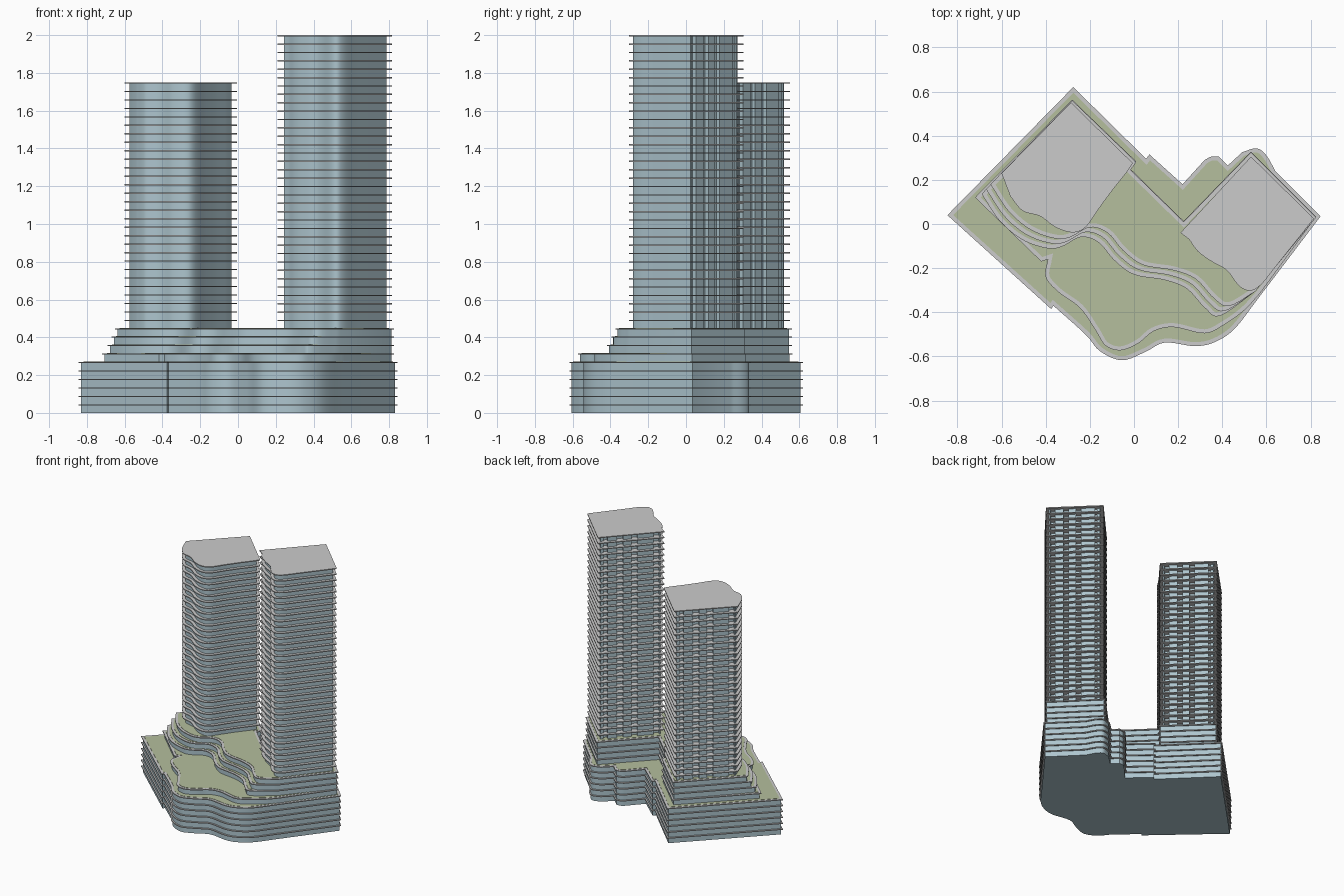
import bpy, bmesh, math
from mathutils import Vector

if "Cube" in bpy.data.objects:
    bpy.data.objects.remove(bpy.data.objects["Cube"])


def material(name, rgb):
    m = bpy.data.materials.new(name)
    m.diffuse_color = (*rgb, 1)
    m.use_nodes = True
    m.node_tree.nodes["Principled BSDF"].inputs["Base Color"].default_value = m.diffuse_color
    return m


GLASS = material("glass", (0.42, 0.56, 0.62))
GREEN = material("planting", (0.46, 0.52, 0.34))
FLOOR = 0.045
SLAB = 0.007


def curve(pts, n=5):
    """Smooth open curve through the points (Catmull-Rom)."""
    p = [Vector(q) for q in pts]
    p = [2 * p[0] - p[1]] + p + [2 * p[-1] - p[-2]]
    out = []
    for a, b, c, d in zip(p, p[1:], p[2:], p[3:]):
        for i in range(n):
            t = i / n
            out.append(0.5 * (2 * b + (c - a) * t + (2 * a - 5 * b + 4 * c - d) * t * t
                              + (3 * b - a - 3 * c + d) * t ** 3))
    return out + [p[-2]]


def offset(pts, d):
    """Move a clockwise outline inwards by d."""
    p = [Vector(q) for q in pts]
    out = []
    for i, q in enumerate(p):
        e1 = (q - p[i - 1]).normalized()
        e2 = (p[(i + 1) % len(p)] - q).normalized()
        n1, n2 = Vector((e1.y, -e1.x)), Vector((e2.y, -e2.x))
        out.append(q + (n1 + n2) * d / max(1 + n1.dot(n2), 0.5))
    return out


def notch(a, b, spans, depth):
    """Points from a to b with rectangular recesses at the given fractions."""
    a, b = Vector(a), Vector(b)
    e = b - a
    inward = Vector((e.y, -e.x)).normalized() * depth
    pts = [a]
    for s, t in spans:
        pts += [a + e * s, a + e * s + inward, a + e * t + inward, a + e * t]
    return pts


def prisms(name, pts, spans, mat=None):
    """One object holding an extruded outline for every (z0, z1)."""
    bm = bmesh.new()
    k = len(pts)
    for z0, z1 in spans:
        lo = [bm.verts.new((p[0], p[1], z0)) for p in pts]
        hi = [bm.verts.new((p[0], p[1], z1)) for p in pts]
        bm.faces.new(lo)
        bm.faces.new(hi[::-1])
        for i in range(k):
            bm.faces.new((lo[i], hi[i], hi[(i + 1) % k], lo[(i + 1) % k]))
    bmesh.ops.recalc_face_normals(bm, faces=bm.faces)
    me = bpy.data.meshes.new(name)
    bm.to_mesh(me)
    bm.free()
    me.shade_smooth()
    me.set_sharp_from_angle(angle=math.radians(25))
    if mat:
        me.materials.append(mat)
    ob = bpy.data.objects.new(name, me)
    bpy.context.collection.objects.link(ob)
    return ob


def block(name, outline, z0, z1, floors, planted=True):
    """Glazed storeys with projecting slabs and a planted roof."""
    prisms(name + "_walls", offset(outline, 0.01), [(z0, z1 - 0.001)], GLASS)
    h = (z1 - z0) / floors
    tops = [z0 + h * (i + 1) for i in range(floors)]
    prisms(name + "_slabs", outline, [(z - SLAB, z) for z in tops])
    if planted:
        prisms(name + "_roof_garden", offset(outline, 0.018), [(z1 - 0.003, z1 + 0.002)], GREEN)


# Podium: straight back with jogs, flowing front (clockwise from west corner)
podium = [Vector(p) for p in [
    (-0.845, 0.04), (-0.275, 0.62), (0.055, 0.295), (0.07, 0.315), (0.22, 0.18)]]
podium += curve([(0.32, 0.29), (0.35, 0.305), (0.385, 0.305)], 3)
podium += [Vector((0.425, 0.265))]
podium += curve([(0.49, 0.325), (0.555, 0.343), (0.60, 0.31), (0.64, 0.24)], 4)
podium += [Vector((0.845, 0.035))]
podium += curve([(0.56, -0.34), (0.455, -0.475), (0.365, -0.535), (0.275, -0.553), (0.14, -0.537),
                 (0.05, -0.58), (-0.055, -0.617), (-0.155, -0.575), (-0.22, -0.5), (-0.365, -0.37)])
podium += [Vector((-0.375, -0.385))]
block("podium", podium, 0, 0.27, 6)

# Terraces stepping back above the podium
back = [Vector(p) for p in [(-0.28, 0.56), (0.01, 0.28), (-0.015, 0.245), (0.225, 0.01),
                            (0.53, 0.325), (0.825, 0.03)]]
front1 = curve([(0.57, -0.315), (0.5, -0.39), (0.41, -0.455), (0.32, -0.495), (0.18, -0.467),
                (0.09, -0.485), (0.02, -0.54), (-0.06, -0.572), (-0.13, -0.55), (-0.175, -0.48),
                (-0.245, -0.38), (-0.34, -0.31), (-0.4, -0.24), (-0.39, -0.16)])
block("terrace_1", [Vector((-0.72, 0.12))] + [p + Vector((0, 0.003)) for p in back] + front1
      + [Vector((-0.42, -0.17))], 0.27, 0.315, 1)

front_top = [(0.55, -0.305), (0.43, -0.372), (0.36, -0.335), (0.28, -0.25), (0.18, -0.21),
             (0.04, -0.185), (-0.05, -0.12), (-0.12, -0.04), (-0.2, -0.015), (-0.29, -0.06),
             (-0.36, -0.065), (-0.47, -0.025), (-0.57, 0.06), (-0.65, 0.18)]
for i, (z0, z1) in enumerate([(0.315, 0.36), (0.36, 0.405), (0.405, 0.448)]):
    k = 2 - i
    pts = [front_top[0]] + [(x - 0.02 * k, y - 0.022 * k) for x, y in front_top[1:]]
    block(f"terrace_{i + 2}", back + curve(pts), z0, z1, 1)


# Towers: notched north faces, wavy balcony front
def tower(name, west, north, east, front, top, floors):
    z0 = 0.448
    front = curve(front)
    outline = [Vector(p) for p in (west, north, east)] + front
    inner = offset(outline, 0.022)
    bays = [(0.02, 0.11), (0.38, 0.48), (0.62, 0.72), (0.88, 0.97)]
    body = (notch(inner[0], inner[1], bays, 0.025) + notch(inner[1], inner[2], bays, 0.025)
            + inner[2:])
    prisms(name + "_walls", body, [(z0 - 0.004, top - 0.001)], GLASS)
    h = (top - z0) / floors
    prisms(name + "_floor_slabs", outline,
           [(z0 + h * (i + 1) - SLAB, z0 + h * (i + 1)) for i in range(floors)])


tower("left_tower", (-0.6, 0.23), (-0.285, 0.55), (-0.005, 0.275),
      [(-0.04, 0.225), (-0.1, 0.15), (-0.155, 0.075), (-0.22, -0.015), (-0.28, -0.038),
       (-0.355, -0.015), (-0.425, 0.035), (-0.505, 0.06), (-0.56, 0.125)], 1.75, 29)
tower("right_tower", (0.21, -0.04), (0.53, 0.305), (0.815, 0.025),
      [(0.72, -0.095), (0.64, -0.195), (0.575, -0.275), (0.525, -0.302), (0.475, -0.28),
       (0.42, -0.21), (0.355, -0.172), (0.29, -0.125), (0.25, -0.07)], 2.0, 35)
